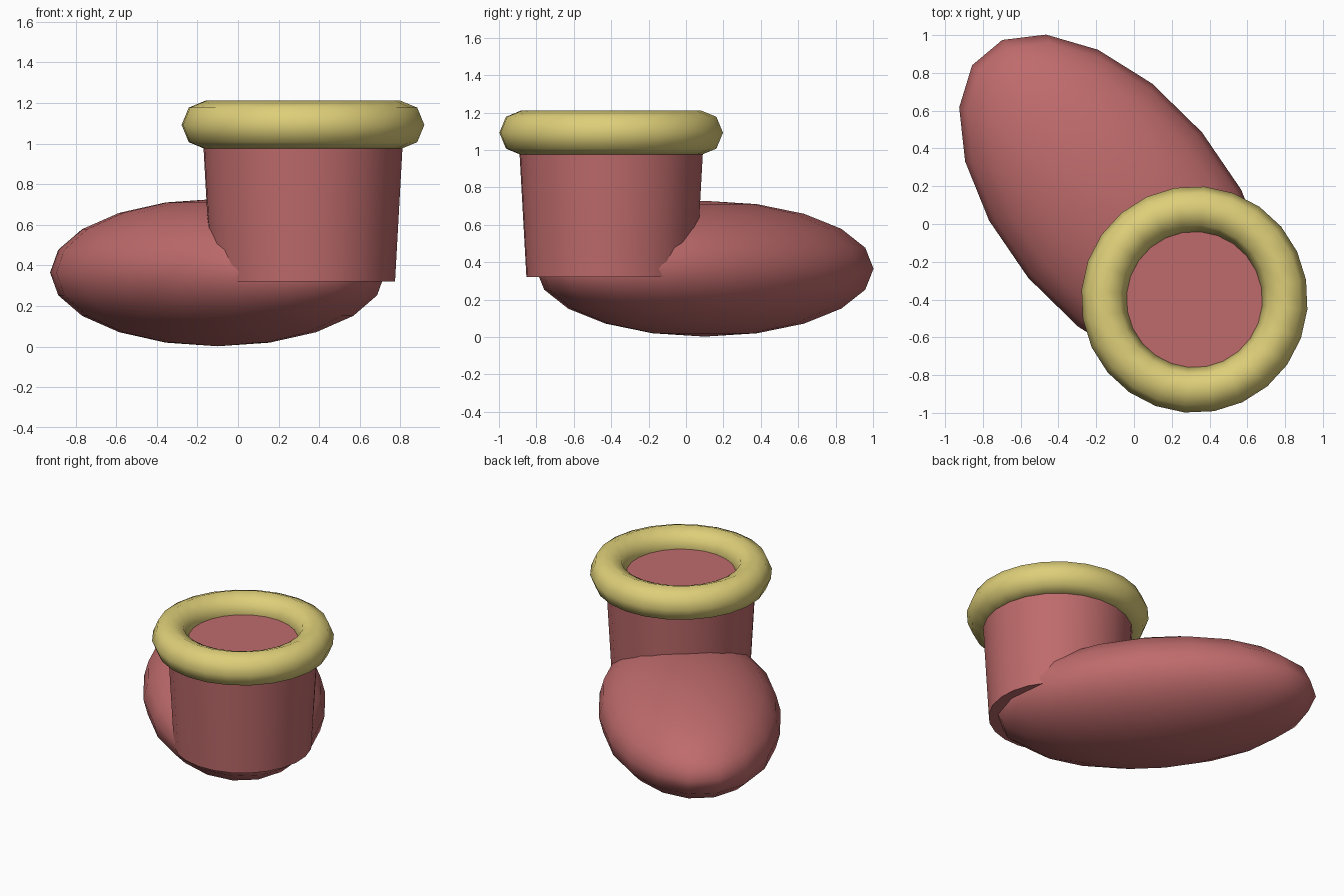
import bpy
from math import radians

cube = bpy.data.objects.get("Cube")
if cube:
    bpy.data.objects.remove(cube, do_unlink=True)

TURN = radians(130)        # direction the toe points
ANKLE = (0.32, -0.40)      # centre of the shaft and cuff


def material(name, rgb):
    mat = bpy.data.materials.new(name)
    mat.use_nodes = True
    mat.diffuse_color = (*rgb, 1)
    mat.node_tree.nodes["Principled BSDF"].inputs["Base Color"].default_value = (*rgb, 1)
    return mat


def finish(name, mat):
    obj = bpy.context.object
    obj.name = name
    obj.rotation_euler.z = TURN
    obj.data.materials.append(mat)
    bpy.ops.object.shade_smooth_by_angle(angle=radians(60))
    return obj


red = material("dusty_red", (0.52, 0.146, 0.148))
gold = material("pale_gold", (0.73, 0.62, 0.19))

# Foot: long flattened ellipsoid
bpy.ops.mesh.primitive_uv_sphere_add(segments=18, ring_count=10, radius=1,
                                     location=(-0.1, 0.1, 0.365))
bpy.context.object.scale = (1.07, 0.6, 0.363)
finish("foot", red)

# Shaft: slightly flared, closed at both ends
bottom, top = 0.32, 1.09
bpy.ops.mesh.primitive_cone_add(vertices=24, radius1=0.455, radius2=0.498,
                                depth=top - bottom,
                                location=(*ANKLE, (bottom + top) / 2))
finish("shaft", red)

# Cuff: rolled ring around the opening
bpy.ops.mesh.primitive_torus_add(major_segments=24, minor_segments=8,
                                 major_radius=0.48, minor_radius=0.12,
                                 location=(*ANKLE, 1.092))
finish("cuff", gold)
